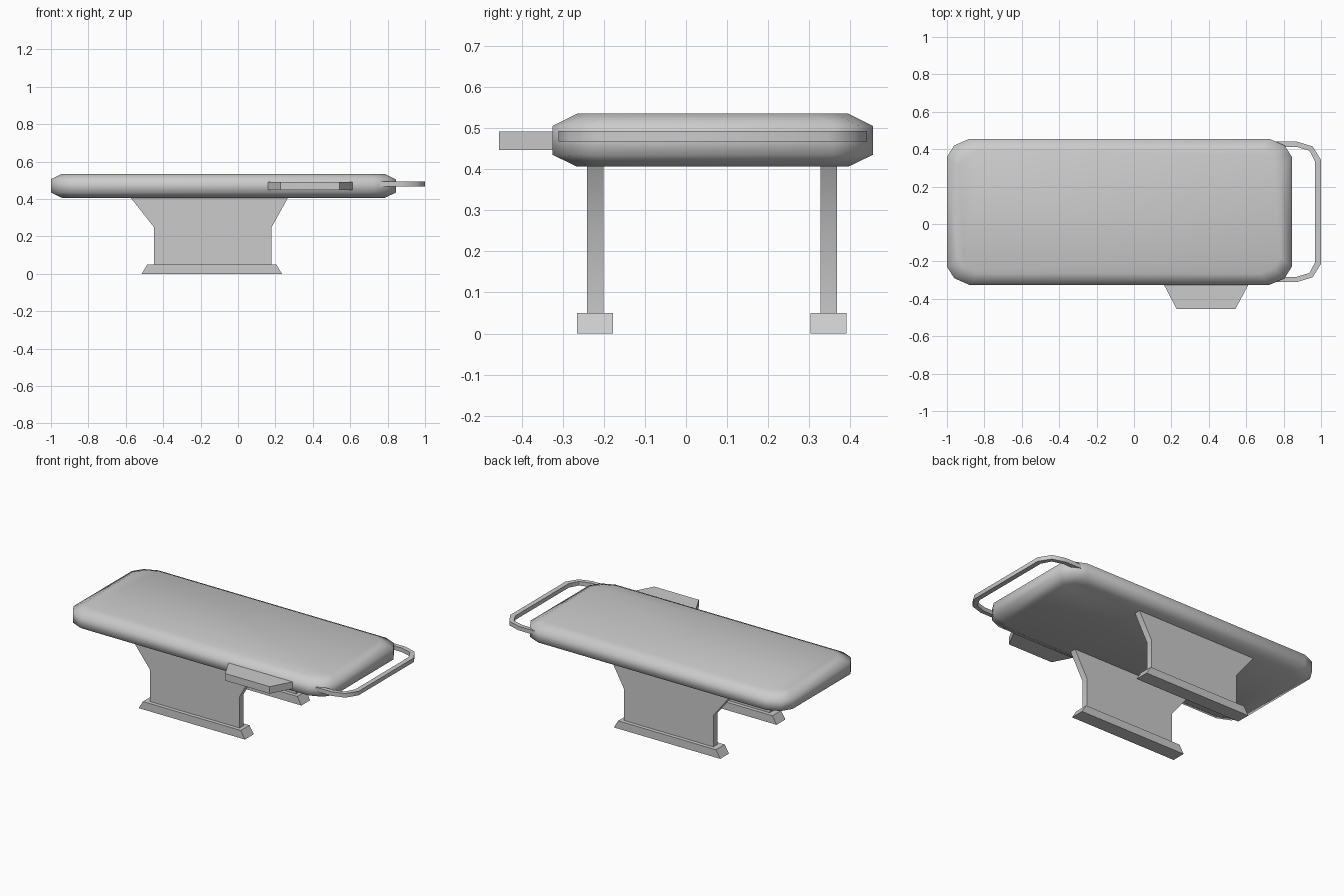
import bpy, bmesh, math

cube = bpy.data.objects.get("Cube")
if cube:
    bpy.data.objects.remove(cube, do_unlink=True)

GREY = (0.6, 0.6, 0.6, 1.0)
grey = bpy.data.materials.new("light grey")
grey.use_nodes = True
grey.diffuse_color = GREY
grey.node_tree.nodes["Principled BSDF"].inputs["Base Color"].default_value = GREY

CENTRE_X, CENTRE_Y = -0.078, 0.065


def loft(name, rings, closed=False, smooth=None):
    """Skin a row of equal rings; cap the ends or join them into a loop."""
    bm = bmesh.new()
    rows = [[bm.verts.new(p) for p in ring] for ring in rings]
    n = len(rows[0])
    pairs = list(zip(rows, rows[1:])) + ([(rows[-1], rows[0])] if closed else [])
    for a, b in pairs:
        for i in range(n):
            j = (i + 1) % n
            bm.faces.new((a[i], a[j], b[j], b[i]))
    if not closed:
        bm.faces.new(rows[0][::-1])
        bm.faces.new(rows[-1])
    bmesh.ops.recalc_face_normals(bm, faces=bm.faces)
    mesh = bpy.data.meshes.new(name)
    bm.to_mesh(mesh)
    bm.free()
    mesh.materials.append(grey)
    obj = bpy.data.objects.new(name, mesh)
    bpy.context.collection.objects.link(obj)
    if smooth is not None:
        bpy.ops.object.select_all(action='DESELECT')
        obj.select_set(True)
        bpy.context.view_layer.objects.active = obj
        bpy.ops.object.shade_smooth_by_angle(angle=math.radians(smooth))
    return obj


# Padded top: chamfered outline, drawn in at the top and bottom
HALF_X, HALF_Y = 0.9225, 0.39
corner = [(HALF_X, 0.293), (0.883, 0.355), (0.803, HALF_Y)]
outline = (corner + [(-x, y) for x, y in reversed(corner)]
           + [(-x, -y) for x, y in corner] + [(x, -y) for x, y in reversed(corner)])


def pad_ring(z, inset):
    sx, sy = 1 - inset / HALF_X, 1 - inset / HALF_Y
    return [(CENTRE_X + x * sx, CENTRE_Y + y * sy, z) for x, y in outline]


loft("padded_top", [pad_ring(0.406, 0.06), pad_ring(0.435, 0),
                    pad_ring(0.505, 0), pad_ring(0.535, 0.06)], smooth=180)

# End handle: rectangular bar following a rounded U
outer = [(0.74, 0.375), (0.872, 0.375), (0.955, 0.35), (1.0, 0.278)]
inner = [(0.74, 0.348), (0.867, 0.348), (0.938, 0.327), (0.969, 0.268)]
outer += [(x, -y) for x, y in reversed(outer)]
inner += [(x, -y) for x, y in reversed(inner)]
bar = [[(ox, CENTRE_Y + oy, 0.467), (ox, CENTRE_Y + oy, 0.493),
        (ix, CENTRE_Y + iy, 0.493), (ix, CENTRE_Y + iy, 0.467)]
       for (ox, oy), (ix, iy) in zip(outer, inner)]
loft("end_handle", bar, smooth=45)

# Side tab: tapered plate on the front edge
tab = [(0.155, -0.315), (0.228, -0.455), (0.542, -0.455), (0.617, -0.315)]
loft("side_tab", [[(x, y, z) for x, y in tab] for z in (0.447, 0.492)])

# Leg panels that flare at the top, each on a tapered foot
panel = [(-0.45, 0.04), (0.18, 0.04), (0.18, 0.25), (0.272, 0.415),
         (-0.58, 0.415), (-0.45, 0.25)]
foot = [(-0.515, 0), (0.235, 0), (0.205, 0.05), (-0.485, 0.05)]
for side, y in (("front", -0.221), ("back", 0.347)):
    loft(side + "_leg", [[(x, y + d, z) for x, z in panel] for d in (-0.02, 0.02)], smooth=45)
    loft(side + "_foot", [[(x, y + d, z) for x, z in foot] for d in (-0.044, 0.044)])
